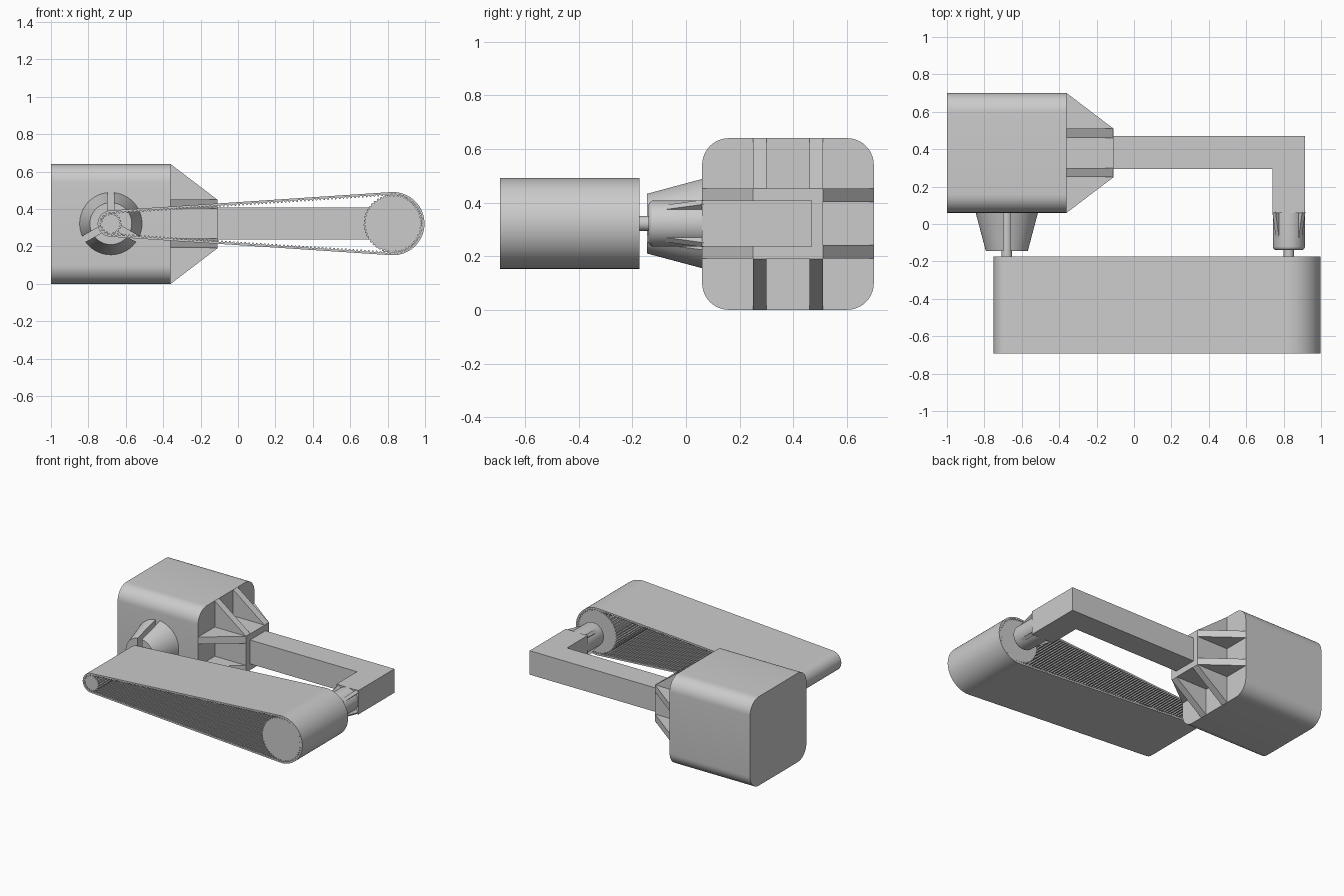
import bpy, bmesh, math
from math import pi, cos, sin

if "Cube" in bpy.data.objects:
    bpy.data.objects.remove(bpy.data.objects["Cube"])

Z = 0.322                      # height of the common axis
SMALL, BIG = -0.68, 0.828      # roller centres in x


def finish(name, bm, smooth=True):
    bmesh.ops.recalc_face_normals(bm, faces=bm.faces)
    me = bpy.data.meshes.new(name)
    bm.to_mesh(me)
    bm.free()
    ob = bpy.data.objects.new(name, me)
    bpy.context.collection.objects.link(ob)
    if smooth:
        bpy.ops.object.select_all(action='DESELECT')
        bpy.context.view_layer.objects.active = ob
        ob.select_set(True)
        bpy.ops.object.shade_smooth_by_angle(angle=math.radians(30))
    return ob


def loft(name, rings, smooth=True):
    """Skin closed rings of 3D points and cap both ends."""
    bm = bmesh.new()
    vs = [[bm.verts.new(p) for p in r] for r in rings]
    n = len(rings[0])
    for a, b in zip(vs, vs[1:]):
        for i in range(n):
            j = (i + 1) % n
            bm.faces.new((a[i], a[j], b[j], b[i]))
    bm.faces.new(vs[0])
    bm.faces.new(vs[-1])
    return finish(name, bm, smooth)


def prism(name, pts, axis, lo, hi, smooth=False):
    place = {'x': lambda p, t: (t, p[0], p[1]),
             'y': lambda p, t: (p[0], t, p[1]),
             'z': lambda p, t: (p[0], p[1], t)}[axis]
    return loft(name, [[place(p, t) for p in pts] for t in (lo, hi)], smooth)


def lathe(name, cx, profile, n=48):
    """Round part about a y-direction axis; profile is (radius, y)."""
    return loft(name, [[(cx + r * cos(2 * pi * i / n), y, Z + r * sin(2 * pi * i / n))
                        for i in range(n)] for r, y in profile])


# Motor housing: rounded square running along x
R, SEG, H = 0.1, 10, 0.32
outline = []
for k, (sy, sz) in enumerate([(1, 1), (-1, 1), (-1, -1), (1, -1)]):
    for i in range(SEG + 1):
        a = pi / 2 * (k + i / SEG)
        outline.append((0.38 + sy * (H - R) + R * cos(a), H + sz * (H - R) + R * sin(a)))
prism("motor_housing", outline, 'x', -1.0, -0.36, True)

# Tapered ribs crossing each other around the arm root
def rib(c):
    return [(-0.37, c - 0.32), (-0.36, c - 0.32), (-0.11, c - 0.13),
            (-0.11, c + 0.13), (-0.36, c + 0.32), (-0.37, c + 0.32)]

for i, s in enumerate((-1, 1)):
    c = 0.38 + s * 0.105
    prism(f"vertical_rib_{i}", rib(Z - 0.002), 'y', c - 0.025, c + 0.025)
    c = Z + s * 0.105
    prism(f"horizontal_rib_{i}", rib(0.38), 'z', c - 0.025, c + 0.025)

# L-shaped support arm
prism("support_arm", [(-0.37, 0.295), (0.74, 0.295), (0.74, 0.06), (0.915, 0.06),
                      (0.915, 0.47), (-0.37, 0.47)], 'z', Z - 0.086, Z + 0.086)

# Bearing boss with rounded end
f = 0.02
lathe("bearing_boss", BIG, [(0.086, 0.08)] +
      [(0.086 - f + f * cos(a), -0.12 - f * sin(a))
       for a in (pi / 2 * i / 5 for i in range(6))])

# Diagonal gussets blending the boss into the square arm
for k in range(4):
    a = pi / 4 + k * pi / 2
    u, w = (cos(a), sin(a)), (-sin(a) * 0.012, cos(a) * 0.012)
    side = [(0.07, 0.065), (0.113, 0.065), (0.086, -0.075), (0.07, -0.075)]
    loft(f"boss_gusset_{k}", [[(BIG + u[0] * r + s * w[0], y, Z + u[1] * r + s * w[1])
                               for r, y in side] for s in (-1, 1)], False)

# Motor nose: three cone sectors separated by slots
def sector(r, y, a0, w=0.0175, n=20):
    da = math.asin(w / r)
    pts = [(w / sin(pi / 3), a0 + pi / 3)]
    for i in range(n + 1):
        pts.append((r, a0 + da + (2 * pi / 3 - 2 * da) * i / n))
    return [(SMALL + q * cos(t), y, Z + q * sin(t)) for q, t in pts]

for k in range(3):
    a0 = pi / 2 + k * 2 * pi / 3
    loft(f"motor_nose_{k}", [sector(0.168, 0.065, a0), sector(0.112, -0.145, a0)])

# Drive shafts
lathe("motor_shaft", SMALL, [(0.028, 0.07), (0.028, -0.2)], 32)
lathe("idler_shaft", BIG, [(0.028, -0.1), (0.028, -0.2)], 32)

# Toothed belt: path round both rollers, measured along its inner face
Y0, Y1 = -0.693, -0.173
R2 = 0.158
PITCH = 2 * pi * R2 / 48
R1 = 18 * PITCH / (2 * pi)
D = BIG - SMALL
TH = math.acos((R1 - R2) / D)
ARC2, ARC1 = 2 * TH * R2, (2 * pi - 2 * TH) * R1
LINE = math.sqrt(D * D - (R2 - R1) ** 2)
TOTAL = ARC2 + ARC1 + 2 * LINE


def belt_point(s, off):
    if s < ARC2:
        a, cx, r, t = -TH + s / R2, BIG, R2, 0
    elif s < ARC2 + LINE:
        a, cx, r, t = TH, BIG, R2, s - ARC2
    elif s < ARC2 + LINE + ARC1:
        a, cx, r, t = TH + (s - ARC2 - LINE) / R1, SMALL, R1, 0
    else:
        a, cx, r, t = -TH, SMALL, R1, s - ARC2 - LINE - ARC1
    return (cx + (r + off) * cos(a) - t * sin(a), Z + (r + off) * sin(a) + t * cos(a))


TOOTH = [(0, 0), (0.12, -0.008), (0.42, -0.008), (0.54, 0)]
count = round(TOTAL / PITCH)
loops = [[], [], [], []]
bm = bmesh.new()
for k in range(count):
    for frac, h in TOOTH:
        s = (k + frac) * TOTAL / count
        for i, (off, y) in enumerate([(0.011, Y0), (0.011, Y1), (h, Y1), (h, Y0)]):
            x, z = belt_point(s, off)
            loops[i].append(bm.verts.new((x, y, z)))
m = len(loops[0])
for i in range(4):
    a, b = loops[i], loops[(i + 1) % 4]
    for j in range(m):
        n = (j + 1) % m
        bm.faces.new((a[j], a[n], b[n], b[j]))
finish("toothed_belt", bm)

# Grooved rollers meshing with the belt teeth
def roller(name, cx, r, teeth, phase):
    pts = []
    for k in range(teeth):
        for frac, h in TOOTH:
            a = phase + 2 * pi * (k + frac) / teeth
            pts.append((cx + (r - 0.002 + h) * cos(a), Z + (r - 0.002 + h) * sin(a)))
    prism(name, pts, 'y', Y0 + 0.002, Y1 - 0.002)

roller("idler_roller", BIG, R2, 48, -TH)
s1 = ARC2 + LINE
roller("drive_roller", SMALL, R1, 18, TH - (s1 % (TOTAL / count)) / R1)
